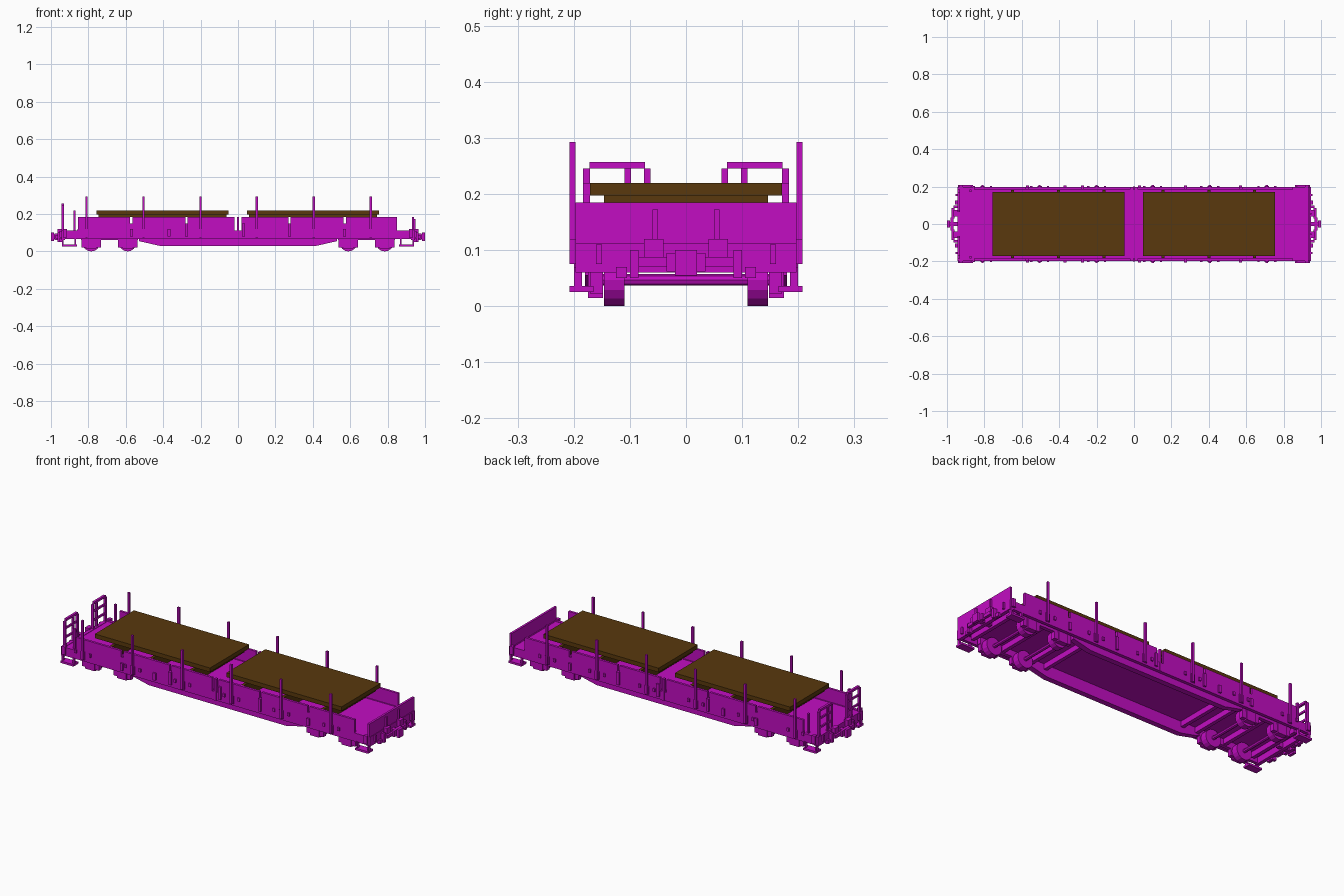
import bpy, bmesh, math
from mathutils import Matrix, Vector

cube = bpy.data.objects.get("Cube")
if cube:
    bpy.data.objects.remove(cube, do_unlink=True)


def material(name, rgb):
    m = bpy.data.materials.new(name)
    m.diffuse_color = (*rgb, 1)
    m.use_nodes = True
    m.node_tree.nodes["Principled BSDF"].inputs["Base Color"].default_value = (*rgb, 1)
    return m


MAGENTA = material("magenta", (0.54, 0.004, 0.54))
BROWN = material("brown", (0.10, 0.04, 0.004))


class Part:
    """Collects boxes, cylinders and prisms into one named object."""

    def __init__(self, name, mat=MAGENTA):
        self.name, self.mat, self.bm = name, mat, bmesh.new()

    def box(self, x0, x1, y0, y1, z0, z1):
        mat = Matrix.Translation(((x0 + x1) / 2, (y0 + y1) / 2, (z0 + z1) / 2))
        mat = mat @ Matrix.Diagonal((abs(x1 - x0), abs(y1 - y0), abs(z1 - z0), 1))
        bmesh.ops.create_cube(self.bm, size=1, matrix=mat)

    def cyl(self, p, axis, r, length, sides=16):
        rot = Vector((0, 0, 1)).rotation_difference(Vector(axis)).to_matrix().to_4x4()
        bmesh.ops.create_cone(self.bm, cap_ends=True, segments=sides, radius1=r,
                              radius2=r, depth=length, matrix=Matrix.Translation(p) @ rot)

    def prism(self, profile, y0, y1):
        a = [self.bm.verts.new((x, y0, z)) for x, z in profile]
        b = [self.bm.verts.new((x, y1, z)) for x, z in profile]
        self.bm.faces.new(a)
        self.bm.faces.new(b[::-1])
        for i in range(len(a)):
            j = (i + 1) % len(a)
            self.bm.faces.new((a[j], a[i], b[i], b[j]))

    def done(self):
        bmesh.ops.recalc_face_normals(self.bm, faces=self.bm.faces)
        me = bpy.data.meshes.new(self.name)
        self.bm.to_mesh(me)
        self.bm.free()
        me.materials.append(self.mat)
        ob = bpy.data.objects.new(self.name, me)
        bpy.context.collection.objects.link(ob)


SIDES = (-1, 1)
STAKES = (-0.81, -0.505, -0.2, 0.1, 0.405, 0.71)

# Deck and outer sills
p = Part("deck")
p.box(-0.94, 0.94, -0.19, 0.19, 0.095, 0.11)
p.done()
p = Part("side_sills")
for s in SIDES:
    p.box(-0.94, 0.94, s * 0.18, s * 0.197, 0.065, 0.112)
p.done()
p = Part("end_beams")
for e in SIDES:
    p.box(e * 0.925, e * 0.945, -0.197, 0.197, 0.06, 0.112)
p.done()

# Deep belly girders with tapering ends, plus cross beams
p = Part("belly_girders")
for s in SIDES:
    p.prism([(-0.53, 0.096), (-0.53, 0.055), (-0.42, 0.03), (0.42, 0.03),
             (0.53, 0.055), (0.53, 0.096)], s * 0.15, s * 0.18)
p.done()
p = Part("cross_beams")
for e in SIDES:
    for x in (0.42, 0.51, 0.685, 0.87):
        p.box(e * x, e * (x + 0.02), -0.16, 0.16, 0.065, 0.096)
p.done()

# Side boards, notched along the top edge and parted at the middle
p = Part("side_boards")
for s in SIDES:
    for e, end in ((-1, 0.855), (1, 0.85)):
        edges = [0.02, 0.27, 0.282, 0.563, 0.577, end]
        for a, b in zip(edges[::2], edges[1::2]):
            p.box(e * a, e * b, s * 0.184, s * 0.197, 0.11, 0.185)
        for a, b in zip(edges[1:-1:2], edges[2::2]):
            p.box(e * a, e * b, s * 0.184, s * 0.197, 0.11, 0.15)
    p.box(-0.006, 0.006, s * 0.184, s * 0.2, 0.065, 0.185)
p.done()

# Stakes with their pockets and neighbouring hinges
p = Part("stakes")
q = Part("stake_pockets_and_hinges")
for s in SIDES:
    for x in STAKES:
        p.box(x - 0.006, x + 0.006, s * 0.197, s * 0.208, 0.075, 0.293)
        q.box(x - 0.012, x + 0.012, s * 0.19, s * 0.203, 0.075, 0.12)
        for d in (-0.045, 0.045):
            q.box(x + d - 0.006, x + d + 0.006, s * 0.19, s * 0.204, 0.1, 0.118)
    for x in (-0.275, 0.275, -0.57, 0.57, -0.37, 0.03):
        q.box(x - 0.008, x + 0.008, s * 0.19, s * 0.206, 0.08, 0.15 if abs(x) < 0.3 else 0.12)
p.done()
q.done()

# Tall end wall
p = Part("end_wall")
p.box(0.93, 0.942, -0.197, 0.197, 0.07, 0.185)
for s in SIDES:
    p.box(0.94, 0.95, s * 0.05, s * 0.06, 0.11, 0.172)
p.done()

# Ladder rails and short posts at the open end
p = Part("end_ladder_rails")
for s in SIDES:
    for a, b in ((0.063, 0.075), (0.171, 0.184)):
        p.box(-0.943, -0.93, s * a, s * b, 0.1, 0.245)
    p.box(-0.943, -0.93, s * 0.073, s * 0.172, 0.245, 0.257)
    for z in (0.2, 0.15):
        p.box(-0.941, -0.932, s * 0.07, s * 0.175, z, z + 0.01)
    p.box(-0.943, -0.933, s * 0.098, s * 0.11, 0.1, 0.245)
    p.box(-0.88, -0.87, s * 0.171, s * 0.184, 0.1, 0.22)
p.done()

# Corner steps hung under both ends
p = Part("corner_steps")
for s in SIDES:
    for e in SIDES:
        for x in (0.865, 0.932):
            p.box(e * x, e * (x + 0.008), s * 0.185, s * 0.2, 0.028, 0.07)
        p.box(e * 0.862, e * 0.942, s * 0.165, s * 0.208, 0.025, 0.036)
        p.box(e * 0.915, e * 0.935, s * 0.19, s * 0.208, 0.075, 0.12)
        p.box(e * 0.94, e * 0.955, s * 0.15, s * 0.16, 0.075, 0.11)
p.done()

# Draw gear and end fittings
p = Part("couplers")
q = Part("buffers_and_brackets")
for e in SIDES:
    p.box(e * 0.9, e * 0.99, -0.012, 0.012, 0.065, 0.09)
    p.box(e * 0.965, e * 0.982, -0.035, 0.035, 0.062, 0.095)
    p.box(e * 0.985, e * 1.0, -0.02, 0.02, 0.055, 0.1)
    for s in SIDES:
        q.box(e * 0.94, e * 0.965, s * 0.04, s * 0.075, 0.085, 0.12)
        q.box(e * 0.96, e * 0.975, s * 0.03, s * 0.085, 0.07, 0.088)
        q.box(e * 0.94, e * 0.965, s * 0.085, s * 0.1, 0.05, 0.1)
        q.box(e * 0.94, e * 0.957, s * 0.105, s * 0.125, 0.05, 0.07)
p.done()
q.done()

# Wheelsets: wheels, axles, axle boxes and frames
p = Part("wheels")
a = Part("axles")
f = Part("bogie_frames")
for e in SIDES:
    for x in (0.59, 0.785):
        a.cyl((e * x, 0, 0.047), (0, 1, 0), 0.01, 0.32, 8)
        for s in SIDES:
            p.cyl((e * x, s * 0.128, 0.047), (0, 1, 0), 0.047, 0.036)
            f.box(e * x - 0.028, e * x + 0.028, s * 0.148, s * 0.175, 0.015, 0.085)
            f.box(e * x - 0.052, e * x + 0.052, s * 0.148, s * 0.17, 0.022, 0.06)
    for s in SIDES:
        f.box(e * 0.535, e * 0.84, s * 0.148, s * 0.168, 0.06, 0.096)
for part in (p, a, f):
    part.done()

# Two stepped loads resting on bearers
p = Part("loads", BROWN)
q = Part("load_bearers", BROWN)
for x0, x1 in ((-0.757, -0.052), (0.048, 0.753)):
    p.box(x0, x1, -0.171, 0.171, 0.197, 0.22)
    p.box(x0 + 0.01, x1 - 0.01, -0.146, 0.146, 0.184, 0.197)
    mid = (x0 + x1) / 2
    for d in (-0.245, 0, 0.245):
        q.box(mid + d - 0.008, mid + d + 0.008, -0.183, 0.183, 0.11, 0.185)
p.done()
q.done()
